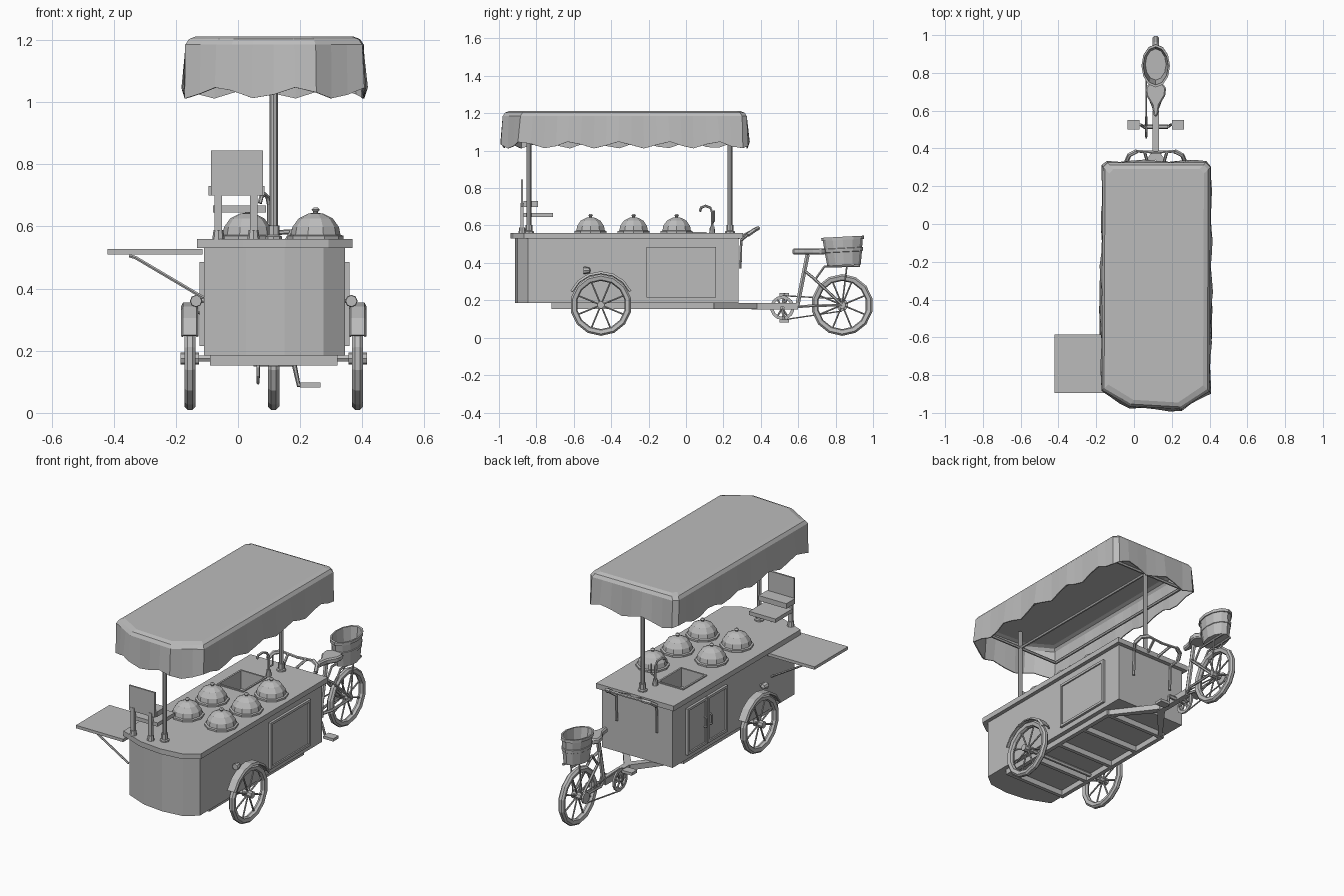
import bpy, bmesh, math
from mathutils import Vector, Matrix

if "Cube" in bpy.data.objects:
    bpy.data.objects.remove(bpy.data.objects["Cube"], do_unlink=True)

gray = bpy.data.materials.new("plain gray")
gray.use_nodes = True
gray.diffuse_color = (0.5, 0.5, 0.5, 1)
gray.node_tree.nodes["Principled BSDF"].inputs["Base Color"].default_value = (0.5, 0.5, 0.5, 1)
MID = 0.115  # x of the cart's centre plane


def finish(name, bm):
    bmesh.ops.recalc_face_normals(bm, faces=bm.faces)
    mesh = bpy.data.meshes.new(name)
    bm.to_mesh(mesh)
    bm.free()
    mesh.materials.append(gray)
    ob = bpy.data.objects.new(name, mesh)
    bpy.context.collection.objects.link(ob)
    return ob


def box(name, x, y, z):
    bm = bmesh.new()
    size = [v[1] - v[0] for v in (x, y, z)]
    mid = [(v[0] + v[1]) / 2 for v in (x, y, z)]
    bmesh.ops.create_cube(bm, size=1, matrix=Matrix.Translation(mid) @ Matrix.Diagonal((*size, 1)))
    return finish(name, bm)


def prism(name, outline, z0, z1):
    bm = bmesh.new()
    face = bm.faces.new([bm.verts.new((x, y, z0)) for x, y in outline])
    up = bmesh.ops.extrude_face_region(bm, geom=[face])
    bmesh.ops.translate(bm, vec=(0, 0, z1 - z0), verts=[v for v in up["geom"] if isinstance(v, bmesh.types.BMVert)])
    return finish(name, bm)


def tube(name, points, r, res=1):
    curve = bpy.data.curves.new(name, "CURVE")
    curve.dimensions = "3D"
    curve.bevel_depth, curve.bevel_resolution, curve.use_fill_caps = r, res, True
    line = curve.splines.new("POLY")
    line.points.add(len(points) - 1)
    for p, co in zip(line.points, points):
        p.co = (*co, 1)
    temp = bpy.data.objects.new(name, curve)
    mesh = bpy.data.meshes.new_from_object(temp)
    bpy.data.objects.remove(temp)
    mesh.materials.clear()
    mesh.materials.append(gray)
    for f in mesh.polygons:
        f.use_smooth = False
    ob = bpy.data.objects.new(name, mesh)
    bpy.context.collection.objects.link(ob)
    return ob


def lathe(name, profile, loc, sides=10, scale=(1, 1, 1), rot=(0, 0, 0)):
    bm = bmesh.new()
    ring = [bm.verts.new((r, 0, z)) for r, z in profile]
    edges = [bm.edges.new(pair) for pair in zip(ring, ring[1:])]
    bmesh.ops.spin(bm, geom=ring + edges, axis=(0, 0, 1), cent=(0, 0, 0), angle=math.tau, steps=sides)
    bmesh.ops.remove_doubles(bm, verts=bm.verts, dist=0.0005)
    ob = finish(name, bm)
    ob.location, ob.scale, ob.rotation_euler = loc, scale, rot
    return ob


def wheel(name, x, y, z=0.175, r=0.165):
    tyre, side = [], (0, math.pi / 2, 0)
    tyre = [(r - 0.03, -0.014), (r - 0.01, -0.018), (r, -0.008), (r, 0.008),
            (r - 0.01, 0.018), (r - 0.03, 0.014), (r - 0.036, 0), (r - 0.03, -0.014)]
    lathe(name + "_tyre", tyre, (x, y, z), 14, rot=side)
    lathe(name + "_hub", [(0, -0.03), (0.02, -0.03), (0.02, 0.03), (0, 0.03)], (x, y, z), 8, rot=side)
    for i in range(4):
        a = math.pi * (i + 0.5) / 4
        d = Vector((0, math.cos(a), math.sin(a))) * (r - 0.03)
        c = Vector((x, y, z))
        tube(name + "_spoke", [c - d, c + d], 0.005)


# Cabinet body and counter top
hull = [(-0.11, -0.845), (0.025, -0.9), (0.15, -0.915), (0.275, -0.9), (0.345, -0.845), (0.345, 0.28), (-0.11, 0.28)]
body = prism("cabinet_body", hull, 0.185, 0.53)
counter = prism("counter_top", [(0.117 + (x - 0.117) * 1.1, -0.318 + (y + 0.318) * 1.04) for x, y in hull], 0.53, 0.56)

# Sink basin cut into the counter
cutter = box("sink_cutter", (-0.05, 0.1), (-0.1, 0.1), (0.46, 0.6))
for ob in (body, counter):
    mod = ob.modifiers.new("sink", "BOOLEAN")
    mod.object, mod.operation, mod.solver = cutter, "DIFFERENCE", "EXACT"
    bpy.context.view_layer.objects.active = ob
    bpy.ops.object.modifier_apply(modifier="sink")
bpy.data.objects.remove(cutter)
for x in (-0.06, 0.1):
    box("sink_rim_side", (x, x + 0.01), (-0.11, 0.11), (0.555, 0.566))
for y in (-0.11, 0.1):
    box("sink_rim_end", (-0.05, 0.1), (y, y + 0.01), (0.555, 0.566))

# Tap
tube("tap", [(0.1, 0.14, 0.56), (0.1, 0.14, 0.67), (0.095, 0.13, 0.695), (0.085, 0.105, 0.705),
             (0.075, 0.08, 0.695), (0.07, 0.075, 0.675)], 0.007)
lathe("tap_base", [(0, 0), (0.016, 0), (0.012, 0.035), (0, 0.035)], (0.1, 0.14, 0.56), 8)
tube("tap_lever", [(0.1, 0.14, 0.61), (0.12, 0.15, 0.625), (0.12, 0.15, 0.68)], 0.005)

# Domed tub lids
dome = [(0.09, 0), (0.09, 0.012), (0.08, 0.015), (0.075, 0.04), (0.055, 0.068), (0.025, 0.083),
        (0.008, 0.086), (0.008, 0.09), (0.013, 0.096), (0.007, 0.103), (0, 0.103)]
for x, y in [(0.25, -0.51), (0.25, -0.28), (0.25, -0.05), (0.03, -0.51), (0.03, -0.28)]:
    lathe("domed_lid", dome, (x, y, 0.558))

# Service panel on the left side, pair of doors on the right side
def panel(name, x, y0, y1, w=0.014):
    for a, b, c, d in [(y0, y1, 0.215, 0.215 + w), (y0, y1, 0.485 - w, 0.485), (y0, y0 + w, 0.215, 0.485), (y1 - w, y1, 0.215, 0.485)]:
        box(name + "_frame", (x - 0.014, x + 0.014), (a, b), (c, d))
    box(name, (x - 0.006, x + 0.006), (y0, y1), (0.22, 0.48))

panel("side_panel", 0.345, -0.21, 0.16)
for y0, y1, grip in [(-0.21, -0.028, -0.05), (-0.022, 0.16, 0.0)]:
    panel("door", -0.11, y0, y1)
    tube("door_handle", [(-0.12, grip, 0.32), (-0.135, grip, 0.325), (-0.135, grip, 0.375), (-0.12, grip, 0.38)], 0.005)

# Folding side table with brace
box("side_table", (-0.42, -0.115), (-0.895, -0.585), (0.51, 0.527))
for y in (-0.85, -0.63):
    tube("table_brace", [(-0.35, y, 0.506), (-0.33, y, 0.5), (-0.11, y, 0.37)], 0.006)

# Menu stand
for x in (-0.063, 0.05):
    box("stand_leg", (x - 0.012, x + 0.012), (-0.885, -0.868), (0.555, 0.72))
    lathe("stand_foot", [(0, 0), (0.02, 0), (0.016, 0.03), (0, 0.03)], (x, -0.876, 0.558), 8)
box("menu_board", (-0.087, 0.08), (-0.882, -0.872), (0.7, 0.845))
box("stand_box", (-0.095, 0.085), (-0.87, -0.79), (0.7, 0.73))
box("stand_tray", (-0.08, 0.09), (-0.87, -0.71), (0.645, 0.667))

# Canopy poles and their ribs
for y in (-0.84, 0.235):
    tube("canopy_pole", [(MID, y, 0.55), (MID, y, 1.19)], 0.013, 2)
    lathe("pole_sleeve", [(0, 0), (0.026, 0), (0.026, 0.01), (0.019, 0.014), (0.019, 0.045), (0, 0.045)], (MID, y, 0.558), 8)
    tube("canopy_cross_rib", [(-0.14, y, 1.09), (0.37, y, 1.09)], 0.009)
for x in (-0.14, MID, 0.37):
    tube("canopy_long_rib", [(x, -0.84, 1.09), (x, 0.235, 1.09)], 0.009)

# Canopy: outline split into short pieces, lofted from wavy hem to flat top
rim = [(-0.17, -0.88), (-0.02, -0.965), (0.25, -0.98), (0.4, -0.885), (0.405, 0.3), (0.38, 0.325), (-0.14, 0.325), (-0.165, 0.3)]
path, walked = [], 0
for a, b in zip(rim, rim[1:] + rim[:1]):
    a, b = Vector(a), Vector(b)
    n = max(1, round((b - a).length / 0.066))
    for i in range(n):
        path.append((a.lerp(b, i / n), walked + (b - a).length * i / n))
    walked += (b - a).length
bm, rows = bmesh.new(), []
centre = Vector((MID, -0.32))
for level in range(4):
    row = []
    for p, s in path:
        wave = math.cos(math.tau * s * 14 / walked)
        d = p - centre
        out = d.normalized()
        q = p + out * (0.01 - 0.006 * wave) if level == 0 else p
        z = (1.03 - 0.018 * wave, 1.185, 1.203, 1.212)[level]
        if level > 1:
            k = (0, 0, 0.012, 0.035)[level]
            q = centre + Vector((d.x * (1 - k / 0.29), d.y * (1 - k / 0.66)))
        row.append(bm.verts.new((q.x, q.y, z)))
    rows.append(row)
for low, high in zip(rows, rows[1:]):
    for i in range(len(low)):
        j = (i + 1) % len(low)
        bm.faces.new((low[i], low[j], high[j], high[i]))
bm.faces.new(rows[-1])
canopy = finish("canopy", bm)
canopy.modifiers.new("cloth", "SOLIDIFY").thickness = 0.006

# Chassis ladder and tow arms
for x in (-0.09, 0.295):
    box("chassis_rail", (x, x + 0.025), (-0.72, 0.15), (0.153, 0.186))
for i in range(5):
    y = -0.72 + i * 0.2125
    box("chassis_cross_bar", (-0.07, 0.3), (y, y + 0.022), (0.153, 0.186))
for s in (-1, 1):
    prism("tow_arm", [(MID + s * 0.2, 0.14), (MID + s * 0.17, 0.14), (MID, 0.34), (MID, 0.38), (MID + s * 0.02, 0.38)], 0.154, 0.186)
box("tow_beam", (0.098, 0.132), (0.35, 0.6), (0.15, 0.186))

# Front wheels, axle, fenders and lamps
tube("axle", [(-0.18, -0.455, 0.175), (0.41, -0.455, 0.175)], 0.012)
for s in (-1, 1):
    x = MID + s * 0.27
    wheel("cart_wheel", x, -0.455)
    bm = bmesh.new()
    arc = []
    for i in range(7):
        a = math.radians(25 + i * 130 / 6)
        arc.append([bm.verts.new((x + dx, -0.455 + r * math.cos(a), 0.175 + r * math.sin(a)))
                    for dx, r in ((-0.028, 0.168), (-0.022, 0.18), (0.022, 0.18), (0.028, 0.168))])
    for p, q in zip(arc, arc[1:]):
        for k in range(3):
            bm.faces.new((p[k], p[k + 1], q[k + 1], q[k]))
    finish("fender", bm).modifiers.new("sheet", "SOLIDIFY").thickness = 0.006
    tube("lamp_bracket", [(MID + s * 0.225, -0.53, 0.36), (MID + s * 0.25, -0.53, 0.36)], 0.008)
    lathe("lamp", [(0, -0.02), (0.014, -0.015), (0.02, 0.01), (0.018, 0.018), (0, 0.018)],
          (MID + s * 0.25, -0.53, 0.36), 8, rot=(math.pi / 2, 0, 0))

# Handlebar on the cabinet's back
bar = [(0.13, 0.29, 0.37), (0.13, 0.295, 0.52), (0.155, 0.33, 0.55), (0.14, 0.365, 0.575), (0.1, 0.385, 0.585), (0, 0.38, 0.58)]
for s in (-1, 1):
    tube("handlebar", [(MID + s * x, y, z) for x, y, z in bar], 0.008)
    tube("handlebar_grip", [(MID + s * x, y, z) for x, y, z in bar[2:5]], 0.012)
    tube("handlebar_stay", [(MID + s * 0.03, 0.28, 0.535), (MID + s * 0.06, 0.385, 0.585)], 0.008)

# Bicycle rear half: wheel, frame and stays
wheel("bike_wheel", MID, 0.835)
tube("seat_tube", [(MID, 0.595, 0.17), (MID, 0.65, 0.445)], 0.013)
for s in (-1, 1):
    x = MID + s * 0.028
    tube("chain_stay", [(MID, 0.59, 0.165), (x, 0.66, 0.17), (x, 0.835, 0.175)], 0.008)
    tube("seat_stay", [(MID, 0.63, 0.36), (x, 0.68, 0.32), (x, 0.835, 0.175)], 0.008)
    tube("rack", [(x, 0.69, 0.31), (x, 0.74, 0.38), (x, 0.93, 0.385)], 0.007)
    tube("rack_stay", [(x, 0.86, 0.382), (x, 0.835, 0.175)], 0.005)

# Crank, pedals and chain
side = (0, math.pi / 2, 0)
lathe("chainring", [(0.048, -0.005), (0.065, -0.005), (0.065, 0.005), (0.048, 0.005), (0.048, -0.005)], (0.065, 0.515, 0.16), 14, rot=side)
for i in range(3):
    a = math.pi * i / 3
    d = Vector((0, math.cos(a), math.sin(a))) * 0.055
    tube("chainring_arm", [Vector((0.065, 0.515, 0.16)) - d, Vector((0.065, 0.515, 0.16)) + d], 0.006)
lathe("rear_sprocket", [(0, -0.005), (0.032, -0.005), (0.032, 0.005), (0, 0.005)], (0.065, 0.835, 0.175), 10, rot=side)
for dz in (-1, 1):
    tube("chain", [(0.065, 0.515, 0.16 + dz * 0.065), (0.065, 0.835, 0.175 + dz * 0.032)], 0.004)
tube("crank_axle", [(0.05, 0.515, 0.16), (0.18, 0.515, 0.16)], 0.012)
for s, dz in ((-1, 0.07), (1, -0.07)):
    tube("crank_arm", [(MID + s * 0.065, 0.515, 0.16), (MID + s * 0.08, 0.525, 0.16 + dz), (MID + s * 0.1, 0.525, 0.16 + dz)], 0.008)
    xs = sorted((MID + s * 0.085, MID + s * 0.15))
    box("pedal", xs, (0.5, 0.55), (0.152 + dz, 0.168 + dz))

# Saddle and basket
seat = [(0.01, 0.57), (0.02, 0.63), (0.05, 0.68), (0.055, 0.72), (0.035, 0.745)]
saddle = prism("saddle", [(MID + x, y) for x, y in seat] + [(MID - x, y) for x, y in reversed(seat)], 0.445, 0.478)
bevel = saddle.modifiers.new("soft", "BEVEL")
bevel.width, bevel.segments = 0.007, 1
wall = [(0, 0), (0.8, 0), (0.89, 0.07), (0.93, 0.072), (0.95, 0.09), (0.91, 0.092), (0.95, 0.135), (1.02, 0.135),
        (1.02, 0.152), (0.9, 0.152), (0.74, 0.01), (0, 0.01)]
lathe("basket", wall, (MID, 0.845, 0.388), 12, (0.074, 0.112, 1), (math.radians(3), 0, 0))
